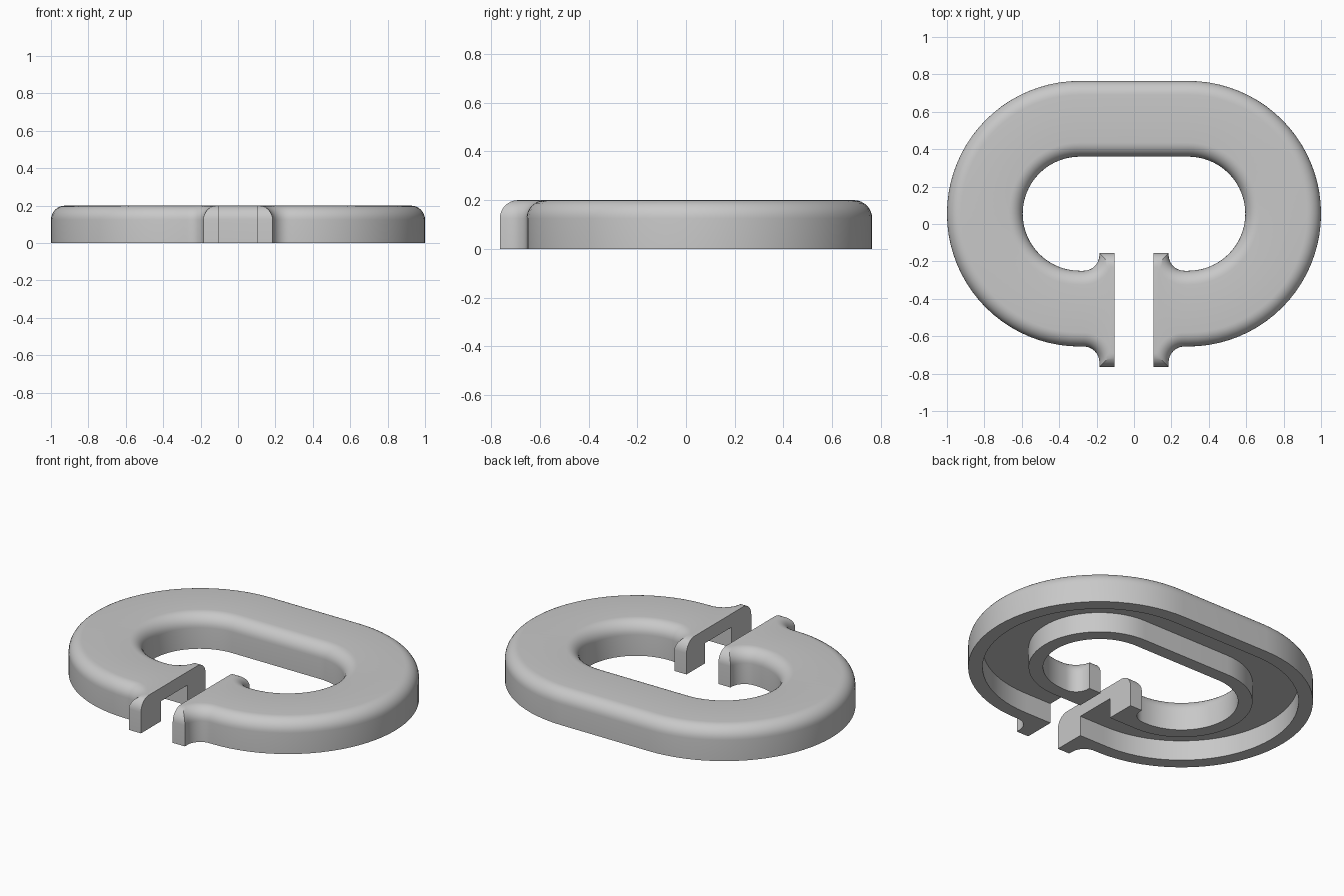
import bpy, bmesh, math

cube = bpy.data.objects.get("Cube")
if cube:
    bpy.data.objects.remove(cube, do_unlink=True)

H = 0.2                  # height
CX, CY = 0.29, 0.055     # centre of the round end
ROUND = 0.075            # top edge rounding
WALL = 0.078             # rim thickness around the underside channel
DEPTH = 0.12             # channel depth
GAP = 0.105              # half width of the opening
LIP_X, FILLET = 0.185, 0.085
ARC, FIL, BEV = 40, 10, 8

# side: radius, direction of the lip in y, y of the lip tip
OUTER = (0.71, -1, -0.765)
INNER = (0.305, 1, -0.155)


def half_path(side, d, lip=True):
    """Half outline from the back centre to the opening, moved d into the body."""
    radius, s, tip = side
    r = radius + s * d
    pts = [(0, CY + r)]
    for i in range(ARC + 1):
        a = math.pi / 2 - math.pi * i / ARC
        pts.append((CX + r * math.cos(a), CY + r * math.sin(a)))
    # concave fillet into the lip, clipped where it meets the lip tip
    fd = FILLET + (d if lip else 0)
    fx, fy = LIP_X + FILLET, CY - radius + s * FILLET
    end_y = tip - s * (d if lip else 0)
    clip = max(0.0, math.asin(max(-1, min(1, -s * (end_y - fy) / fd))))
    for i in range(FIL + 1):
        a = math.pi / 2 + (math.pi / 2 - clip) * i / FIL
        pts.append((fx + fd * math.cos(a), fy - s * fd * math.sin(a)))
    pts.append((pts[-1][0], end_y))
    pts.append((GAP, end_y))
    if not lip:          # channel walls run straight out through the end
        n = ARC + 2
        pts = pts[:n] + [(x, CY - r) for x, y in pts[n:]]
    return pts


def level(path, z):
    return [(x, y, z) for x, y in path]


def rim_profile(side):
    rows = [level(half_path(side, WALL, False), 0), level(half_path(side, 0), 0)]
    for i in range(BEV + 1):
        a = math.pi / 2 * i / BEV
        rows.append(level(half_path(side, ROUND * (1 - math.cos(a))),
                          H - ROUND + ROUND * math.sin(a)))
    return rows


# closed cross-section: outer rim, top, inner rim, channel ceiling
rows = rim_profile(OUTER) + rim_profile(INNER)[::-1]
rows += [level(half_path(side, WALL, False), DEPTH) for side in (INNER, OUTER)]

bm = bmesh.new()
grid = [[bm.verts.new(p) for p in row] for row in rows]
for a, b in zip(grid, grid[1:] + grid[:1]):
    for i in range(len(a) - 1):
        bm.faces.new((a[i], a[i + 1], b[i + 1], b[i]))
bm.faces.new([row[-1] for row in grid])      # flat face at the opening
bmesh.ops.remove_doubles(bm, verts=bm.verts, dist=1e-5)
bmesh.ops.recalc_face_normals(bm, faces=bm.faces)

mesh = bpy.data.meshes.new("open_ring")
bm.to_mesh(mesh)
bm.free()
ring = bpy.data.objects.new("open_ring", mesh)
bpy.context.collection.objects.link(ring)

# single grey material
grey = bpy.data.materials.new("light_grey")
grey.use_nodes = True
colour = (0.58, 0.58, 0.58, 1)
grey.diffuse_color = colour
grey.node_tree.nodes["Principled BSDF"].inputs["Base Color"].default_value = colour
mesh.materials.append(grey)

bpy.ops.object.select_all(action='DESELECT')
ring.select_set(True)
bpy.context.view_layer.objects.active = ring
bpy.ops.object.shade_smooth_by_angle(angle=math.radians(30))

# other half
mirror = ring.modifiers.new("mirror", 'MIRROR')
mirror.use_axis[0] = True
